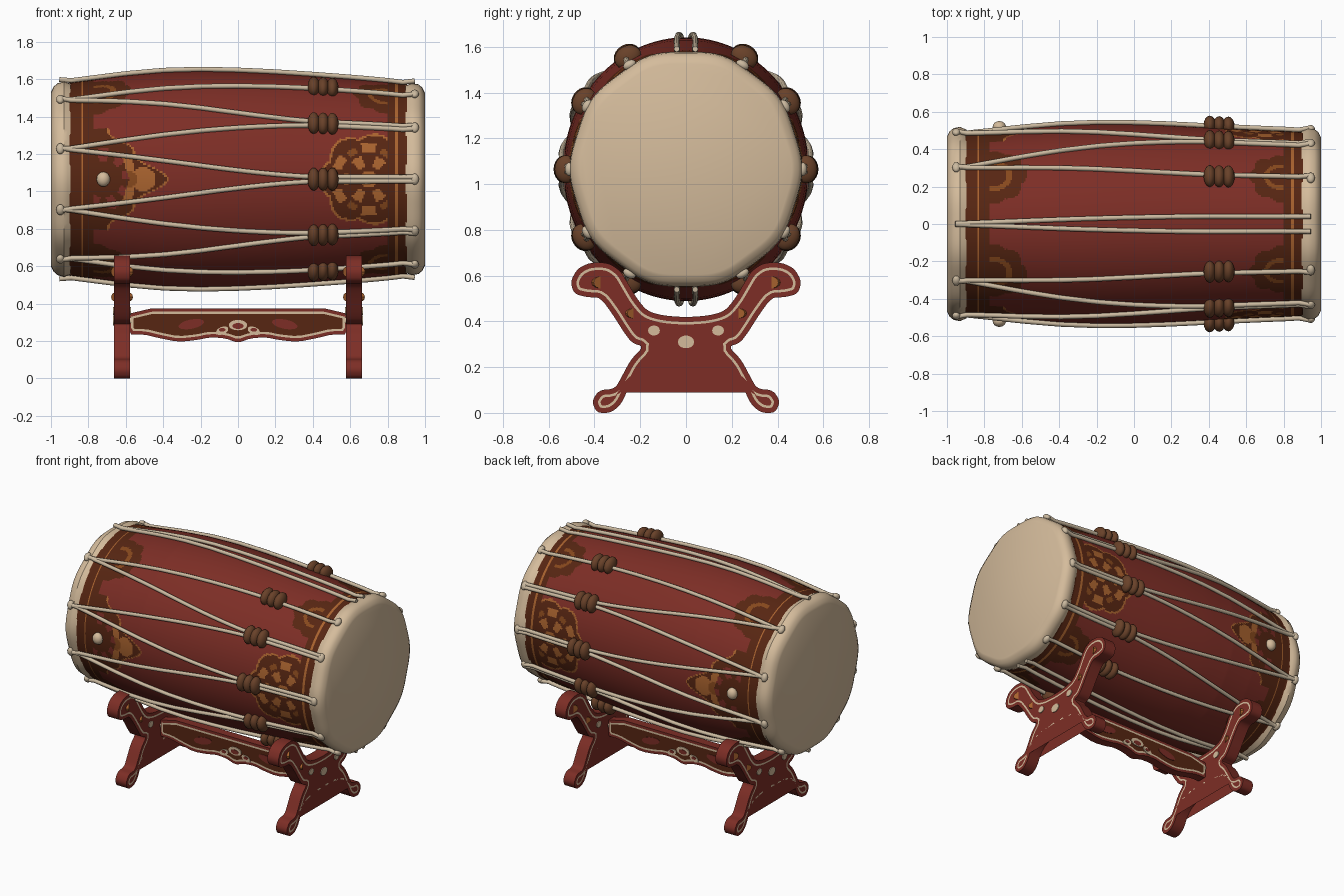
import bpy, bmesh, math
from mathutils import Vector

if "Cube" in bpy.data.objects:
    bpy.data.objects.remove(bpy.data.objects["Cube"])

CZ = 1.065  # height of the drum axis


def mat(name, r, g, b):
    m = bpy.data.materials.new(name)
    m.diffuse_color = (r, g, b, 1)
    m.use_nodes = True
    m.node_tree.nodes["Principled BSDF"].inputs["Base Color"].default_value = m.diffuse_color
    return m


RED = mat("red lacquer", .205, .027, .019)
DARK = mat("dark brown", .095, .019, .006)
ORANGE = mat("orange gold", .40, .125, .028)
BRONZE = mat("bronze", .24, .065, .012)
HIDE = mat("cream hide", .66, .50, .33)
ROPE = mat("pale rope", .60, .49, .35)
KNOT = mat("brown cord", .14, .053, .022)

PROFILE = [(-1, .47), (-.985, .50), (-.965, .518), (-.93, .528), (-.895, .515), (-.6, .553),
           (-.4, .571), (-.2, .577), (0, .573), (.2, .564), (.4, .551), (.6, .536), (.8, .518),
           (.895, .506), (.93, .518), (.965, .512), (.985, .495), (1, .465)]


def radius(x):
    for (x0, r0), (x1, r1) in zip(PROFILE, PROFILE[1:]):
        if x <= x1:
            return r0 + (r1 - r0) * (x - x0) / (x1 - x0)
    return PROFILE[-1][1]


def surf(x, ang, off=0.0):
    """Point on the drum; angle 0 is the front, 90 degrees the top."""
    r = radius(x) + off
    return Vector((x, -r * math.cos(ang) * (.93 + .055 * abs(x) ** 3), CZ + r * math.sin(ang)))


def finish(name, me, mats, smooth=True):
    ob = bpy.data.objects.new(name, me)
    bpy.context.collection.objects.link(ob)
    for m in mats:
        me.materials.append(m)
    if smooth:
        bpy.ops.object.select_all(action='DESELECT')
        ob.select_set(True)
        bpy.context.view_layer.objects.active = ob
        bpy.ops.object.shade_smooth_by_angle(angle=math.radians(35))
    return ob


def lathe(name, xs, n, mats, rule=None, ripple=0.0, close=None):
    """Skin of the drum between the given x stations."""
    verts = [surf(x, 2 * math.pi * j / n, ripple * math.cos(20 * math.pi * j / n))
             for x in xs for j in range(n)]
    faces, idx = [], []
    for i in range(len(xs) - 1):
        for j in range(n):
            k = (j + 1) % n
            faces.append((i * n + j, (i + 1) * n + j, (i + 1) * n + k, i * n + k))
            idx.append(rule((xs[i] + xs[i + 1]) / 2, 2 * math.pi * (j + .5) / n) if rule else 0)
    if close is not None:
        faces.append([close * n + j for j in range(n)])
        idx.append(0)
    me = bpy.data.meshes.new(name)
    me.from_pydata(verts, [], faces)
    me.polygons.foreach_set("material_index", idx)
    bm = bmesh.new()
    bm.from_mesh(me)
    bmesh.ops.recalc_face_normals(bm, faces=bm.faces)
    if close is not None:
        f = max(bm.faces, key=lambda f: len(f.verts))
        if f.normal.x * f.calc_center_median().x < 0:
            bmesh.ops.reverse_faces(bm, faces=bm.faces)
    bm.to_mesh(me)
    bm.free()
    return finish(name, me, mats)


def paint(x, a):
    """Painted bands and medallions: 0 red, 1 dark, 2 orange, 3 bronze."""
    a = (a + math.pi / 2) % math.pi - math.pi / 2        # same on front and back
    s = a * .55
    t = abs(s)
    c = abs(t - .57)                                     # distance to the corner patches
    if x < 0:
        if -.84 < x < -.825:
            return 2
        if x < -.775:
            return 1
        edge = -.36 - .30 * (t / .25) ** .8 + .02 * math.sin(t * 45)
        if t < .29 and x < edge:
            if x > edge - .014:
                return 2
            q, th = math.hypot(x + .58, s), math.atan2(s, x + .58)
            if q < .055 + .085 * abs(math.cos(1.5 * th)) and abs(th) < 1.9:
                return 2 if q > .04 else 3
            if .10 < math.hypot(x + .72, s) < .17 and math.sin(9 * math.atan2(s, x + .72)) > -.2:
                return 0
            return 1
        q = math.hypot(x + .75, c)
        lim = .16 + .02 * abs(math.cos(4 * math.atan2(c, x + .75)))
        return (3 if .07 < q < .10 else 1) if q < lim else 0
    if .84 < x < .853:
        return 2
    if x > .80:
        return 1
    q, th = math.hypot(x - .70, s), math.atan2(s, x - .70)
    lim = .235 + .035 * abs(math.cos(3.5 * (math.pi - abs(th))))
    if q < lim:
        if q > lim - .013:
            return 2
        w = math.cos(6 * th)
        if q < .045 or (.07 < q < .135 and w > .1):
            return 2
        if .155 < q < .205 and w < -.35:
            return 2
        return 3 if .155 < q < .19 and w > .6 else 1
    q = math.hypot(x - .78, c)
    lim = .14 + .025 * abs(math.cos(4 * math.atan2(c, x - .78)))
    return (3 if .06 < q < .085 else 1) if q < lim else 0


# drum shell, with fine rows only where it is painted
rows = [-.90 + .008 * i for i in range(70)] + [-.3 + .07 * i for i in range(10)] \
    + [.40 + .008 * i for i in range(64)]
lathe("drum_shell", rows, 320, [RED, DARK, ORANGE, BRONZE], paint)

# hide heads lapped over both ends
lathe("left_head", [-1, -.994, -.985, -.965, -.945, -.93, -.91, -.895], 120, [HIDE], None, .005, 0)
lathe("right_head", [.895, .91, .93, .945, .965, .985, .994, 1], 120, [HIDE], None, .005, 7)


def tube(name, pts, r, m):
    cu = bpy.data.curves.new(name, 'CURVE')
    cu.dimensions = '3D'
    cu.bevel_depth, cu.bevel_resolution, cu.use_fill_caps = r, 2, True
    sp = cu.splines.new('POLY')
    sp.points.add(len(pts) - 1)
    for p, q in zip(sp.points, pts):
        p.co = (*q, 1)
    sp.use_smooth = True
    cu.materials.append(m)
    ob = bpy.data.objects.new(name, cu)
    bpy.context.collection.objects.link(ob)


def ball(name, loc, scale, m, tilt=0.0):
    me = bpy.data.meshes.new(name)
    bm = bmesh.new()
    bmesh.ops.create_uvsphere(bm, u_segments=16, v_segments=10, radius=1)
    bm.to_mesh(me)
    bm.free()
    ob = finish(name, me, [m])
    ob.location, ob.scale, ob.rotation_euler = loc, scale, (tilt, 0, 0)


def lacing(a0, a1, side):
    """Rope from a left anchor to a knot, then on to the right rim."""
    pts = []
    for i in range(31):
        x = -.955 + 1.9 * i / 30
        t = min(1, (x + .955) / 1.38)
        e = 1 - (1 - t) ** 1.4
        pts.append(surf(x, a0 + (a1 - a0) * e + side * .021 * min(1, .4 + e), .012))
    tube("lacing_rope", pts, .013, ROPE)


rad = math.radians
links = [(54, 61), (54, 32), (18, 32), (18, 0), (-18, 0), (-18, -32), (-54, -32), (-54, -61)]
for back in (False, True):
    def turn(d):
        return rad(180 - d if back else d)
    for a, k in links:
        lacing(turn(a), turn(k), (1 if a > k else -1) * (-1 if back else 1))
    for k in (61, 32, 0, -32, -61):
        # binding knots of three wraps, and the loop at the right rim
        for dx in (-.05, 0, .05):
            ball("binding_knot", surf(.455 + dx, turn(k), .016), (.033, .050, .061), KNOT, -turn(k))
        ball("rim_loop", surf(.945, turn(k), .006), (.022, .020, .030), ROPE, -turn(k))
    for a in (54, 18, -18, -54):
        ball("anchor_loop", surf(-.95, turn(a), .006), (.022, .020, .030), ROPE, -turn(a))
    # studs in the left medallions
    ball("stud", surf(-.72, turn(0), .008), (.036, .032, .040), HIDE)
for a in (90, -90):
    for s in (-1, 1):
        lacing(rad(a), rad(a + 4 * s), s * .4)


def rounded(pts, times=2):
    for _ in range(times):
        out = []
        for p, q in zip(pts, pts[1:] + pts[:1]):
            out += [(p[0] * .78 + q[0] * .22, p[1] * .78 + q[1] * .22),
                    (p[0] * .22 + q[0] * .78, p[1] * .22 + q[1] * .78)]
        pts = out
    return pts


def mirrored(half):
    return half + [(-a, b) for a, b in reversed(half) if abs(a) > 1e-4]


def board(name, outline, place, depth, rim, line, inner):
    """Cut-out board with an inlaid cream line on both faces."""
    bm = bmesh.new()
    f = bm.faces.new([bm.verts.new(place(a, b, -depth / 2)) for a, b in outline])
    ext = bmesh.ops.extrude_face_region(bm, geom=[f])
    move = Vector(place(0, 0, depth)) - Vector(place(0, 0, 0))
    bmesh.ops.translate(bm, vec=move, verts=[v for v in ext["geom"] if isinstance(v, bmesh.types.BMVert)])
    bmesh.ops.recalc_face_normals(bm, faces=bm.faces)
    for f in [f for f in bm.faces if len(f.verts) > 4]:
        bmesh.ops.inset_region(bm, faces=[f], thickness=rim, use_even_offset=True)
        ring = bmesh.ops.inset_region(bm, faces=[f], thickness=line, use_even_offset=True)["faces"]
        for r in ring:
            r.material_index = 1
        f.material_index = 2
    me = bpy.data.meshes.new(name)
    bm.to_mesh(me)
    bm.free()
    finish(name, me, [RED, HIDE, inner])


def disc(name, loc, sy, sz, depth, axis, m, turn=0.0):
    bpy.ops.mesh.primitive_cylinder_add(vertices=14, radius=1, depth=depth)
    ob = bpy.context.object
    ob.name = name
    ob.scale = (sz, sy, 1) if axis == 'X' else (sy, sz, 1)
    ob.rotation_mode = 'XYZ'
    ob.rotation_euler = (turn, math.pi / 2, 0) if axis == 'X' else (math.pi / 2, turn, 0)
    ob.location = loc
    ob.data.materials.append(m)


# crossed end frames of the stand
leg = [(0, .418), (.10, .425), (.17, .445), (.215, .50), (.25, .56), (.285, .62), (.34, .657),
       (.42, .657), (.475, .63), (.505, .575), (.49, .52), (.43, .505), (.375, .505), (.32, .43),
       (.27, .35), (.235, .305), (.185, .29), (.24, .235), (.28, .16), (.31, .105), (.38, .10),
       (.412, .05), (.39, 0), (.33, 0), (.285, .035), (.25, .11), (.20, .155), (.12, .175), (0, .18)]
for cx in (-.62, .62):
    board("stand_frame", rounded(mirrored(leg)), lambda a, b, d: (cx + d, a, b), .085, .022, .011, RED)
    disc("frame_rosette", (cx, 0, .31), .036, .028, .095, 'X', HIDE)
    for s in (-1, 1):
        disc("frame_rosette", (cx, s * .14, .36), .026, .022, .095, 'X', HIDE)
        disc("frame_flower", (cx, s * .25, .435), .034, .022, .095, 'X', ORANGE, s * .5)
        disc("frame_flower", (cx, s * .395, .57), .036, .026, .095, 'X', ORANGE, s * .5)

# scalloped rail joining the frames
rail = [(0, .375), (.59, .375), (.59, .235), (.50, .235), (.42, .215), (.32, .195), (.22, .205),
        (.15, .22), (.07, .215), (0, .19)]
board("stand_rail", rounded(mirrored(rail), 1), lambda a, b, d: (a, d, b), .06, .018, .012, DARK)
disc("rail_crest", (0, 0, .285), .05, .028, .07, 'Y', HIDE)
disc("rail_crest_heart", (0, 0, .28), .03, .016, .074, 'Y', RED)
for s in (-1, 1):
    disc("rail_scroll", (s * .085, 0, .255), .035, .02, .07, 'Y', HIDE, s * .4)
    disc("rail_scroll_eye", (s * .085, 0, .26), .018, .01, .074, 'Y', RED)
    disc("rail_leaf", (s * .25, 0, .29), .07, .025, .066, 'Y', RED, s * .2)
